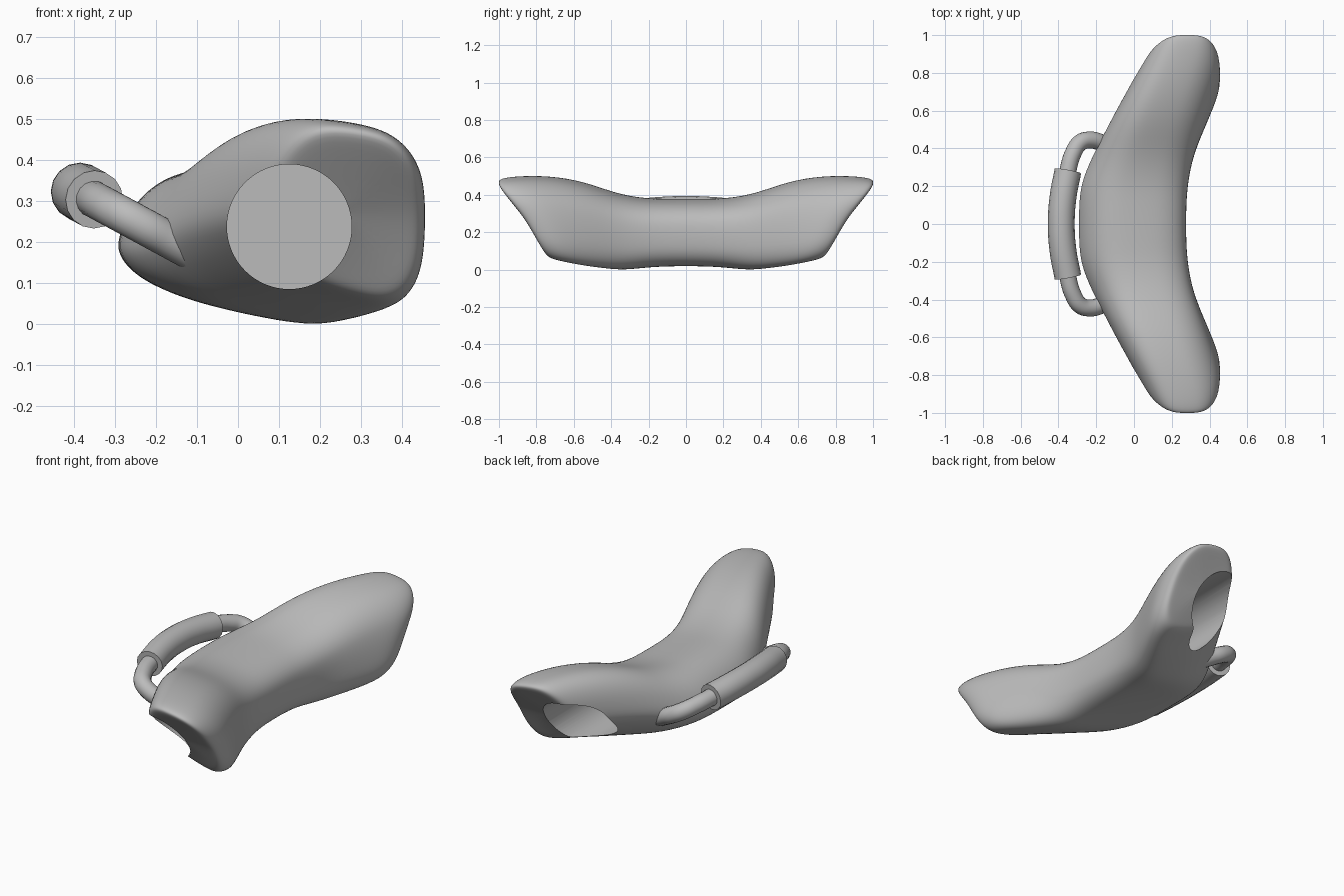
import bpy, bmesh, math
from mathutils import Matrix

cube = bpy.data.objects.get("Cube")
if cube:
    bpy.data.objects.remove(cube, do_unlink=True)

grey = bpy.data.materials.new("plain_grey")
grey.use_nodes = True
grey.diffuse_color = (0.5, 0.5, 0.5, 1)
grey.node_tree.nodes["Principled BSDF"].inputs["Base Color"].default_value = (0.5, 0.5, 0.5, 1)


def activate(obj):
    bpy.ops.object.select_all(action='DESELECT')
    obj.select_set(True)
    bpy.context.view_layer.objects.active = obj


def add_mesh(name, bm):
    mesh = bpy.data.meshes.new(name)
    bmesh.ops.recalc_face_normals(bm, faces=bm.faces)
    bm.to_mesh(mesh)
    bm.free()
    obj = bpy.data.objects.new(name, mesh)
    bpy.context.collection.objects.link(obj)
    mesh.materials.append(grey)
    return obj


def power(t, e):
    return math.copysign(abs(t) ** e, t)


# Body: rounded box sections lofted along y, leaning outwards at the ends
# (y, x_min, x_max, z_min, z_max, lean, scale)
half = [
    (0.10, -0.30, 0.277, 0.012, 0.375, 0, 1),
    (0.22, -0.287, 0.287, 0.004, 0.377, 0, 1),
    (0.35, -0.232, 0.312, -0.01, 0.402, 0.02, 1),
    (0.48, -0.165, 0.36, -0.002, 0.468, 0.06, 1),
    (0.62, -0.09, 0.415, 0.012, 0.497, 0.095, 1),
    (0.74, -0.02, 0.458, 0.03, 0.497, 0.125, 1),
    (0.82, 0.025, 0.458, 0.045, 0.488, 0.14, 1),
    (0.858, 0.045, 0.452, 0.05, 0.483, 0.145, 0.95),
    (0.861, 0.05, 0.45, 0.055, 0.48, 0.145, 0.8),
    (0.861, 0.05, 0.45, 0.055, 0.48, 0.145, 0.3),
]
SIDES = 28
stations = [(-y, a, b, c, d, -lean, s) for y, a, b, c, d, lean, s in reversed(half)] + half
bm = bmesh.new()
rings = []
for y, x0, x1, z0, z1, lean, s in stations:
    ring = []
    for i in range(SIDES):
        a = math.tau * i / SIDES
        u, v = power(math.cos(a), 0.7) * s, power(math.sin(a), 0.7) * s
        # Handle side narrows above and below; top and bottom slope sideways
        pinch = (0.075 if v > 0 else 0.04) * abs(v) * (1 - u) / 2
        skew = 1 - 0.12 * u if v > 0 else 0.89 + 0.27 * u
        x = (x0 + x1) / 2 + u * (x1 - x0) / 2 + pinch
        z = (z0 + z1) / 2 + v * skew * (z1 - z0) / 2
        ring.append(bm.verts.new((x, y + lean * (v + 0.12 * v * v), z)))
    rings.append(ring)
for r, q in zip(rings, rings[1:]):
    for i in range(SIDES):
        j = (i + 1) % SIDES
        bm.faces.new((r[i], r[j], q[j], q[i]))
bm.faces.new(rings[0])
bm.faces.new(rings[-1])
body = add_mesh("body", bm)
activate(body)
body.modifiers.new("smooth", 'SUBSURF').levels = 2
bpy.ops.object.modifier_apply(modifier="smooth")

# Round blind holes bored into both ends
for side in (-1, 1):
    bm = bmesh.new()
    bmesh.ops.create_cone(bm, cap_ends=True, segments=64, radius1=0.152, radius2=0.152, depth=0.8,
                          matrix=Matrix.Translation((0.125, side * 0.8, 0.237))
                          @ Matrix.Rotation(math.pi / 2, 4, 'X'))
    cutter = add_mesh("hole_cutter", bm)
    cutter.hide_render = True
    mod = body.modifiers.new("hole", 'BOOLEAN')
    mod.operation, mod.solver, mod.object = 'DIFFERENCE', 'EXACT', cutter
    activate(body)
    bpy.ops.object.modifier_apply(modifier="hole")
    bpy.data.objects.remove(cutter, do_unlink=True)
bpy.ops.object.shade_smooth_by_angle(angle=math.radians(35))


# Handle: bent tube with a thicker grip, both in one tilted plane
def tube(name, path, radius):
    curve = bpy.data.curves.new(name, 'CURVE')
    curve.dimensions = '3D'
    curve.bevel_depth, curve.bevel_resolution = radius, 6
    curve.resolution_u, curve.use_fill_caps = 8, True
    points = [(x, -y) for x, y in reversed(path) if y > 0] + path
    spline = curve.splines.new('BEZIER')
    spline.bezier_points.add(len(points) - 1)
    for p, (x, y) in zip(spline.bezier_points, points):
        p.co = (x, y, 0.322 - 0.54 * (x + 0.385))
        p.handle_left_type = p.handle_right_type = 'AUTO'
    obj = bpy.data.objects.new(name, curve)
    bpy.context.collection.objects.link(obj)
    curve.materials.append(grey)
    activate(obj)
    bpy.ops.object.convert(target='MESH')
    bpy.ops.object.shade_smooth_by_angle(angle=math.radians(35))


tube("handle_tube", [(-0.385, 0), (-0.35, 0.28), (-0.322, 0.375), (-0.285, 0.43),
                     (-0.235, 0.445), (-0.17, 0.43), (-0.09, 0.4)], 0.045)
tube("handle_grip", [(-0.385, 0), (-0.376, 0.14), (-0.35, 0.28)], 0.071)
